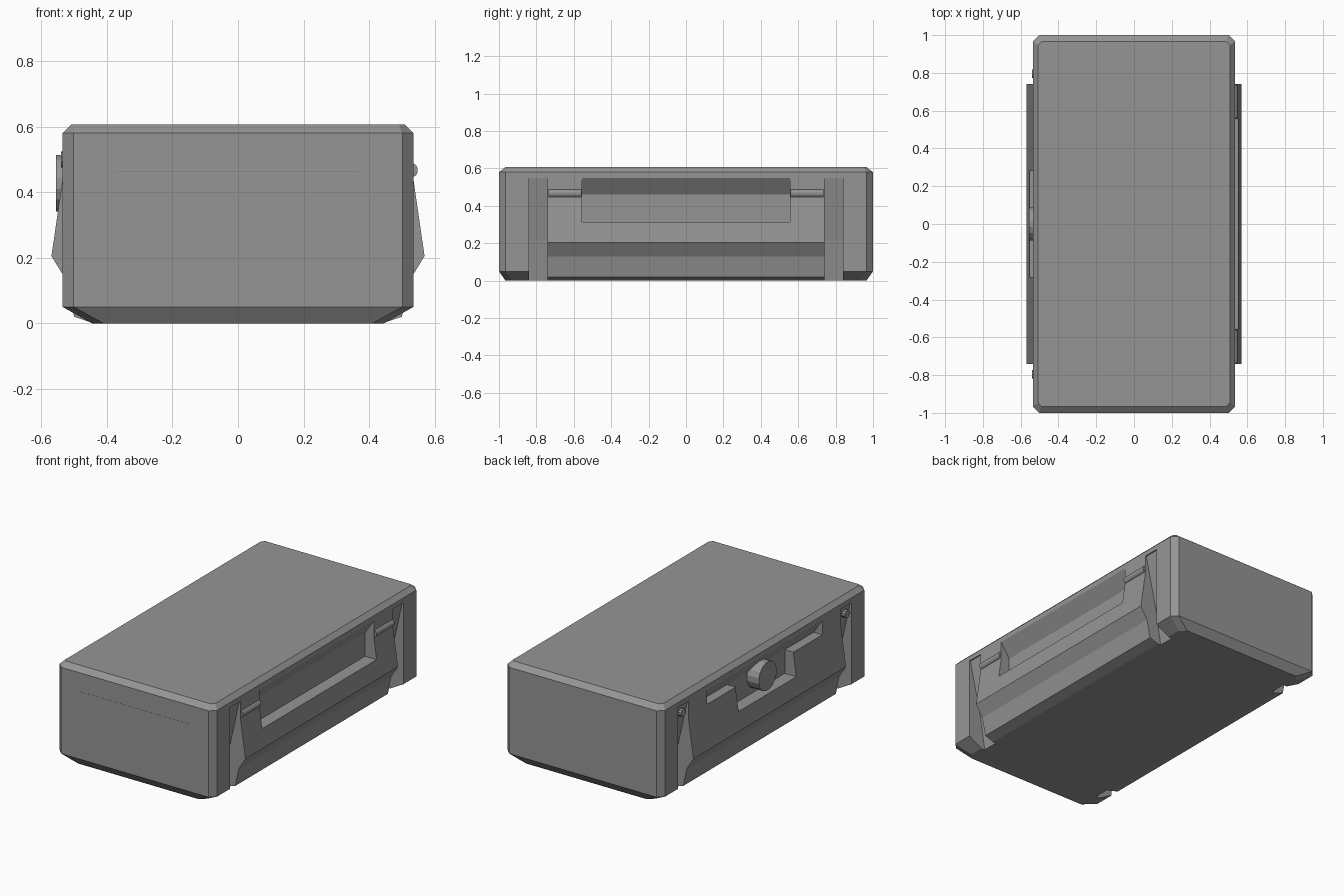
import bpy, bmesh, math

if "Cube" in bpy.data.objects:
    bpy.data.objects.remove(bpy.data.objects["Cube"])

grey = bpy.data.materials.new("dark_grey")
grey.diffuse_color = (0.3, 0.3, 0.3, 1)
grey.use_nodes = True
grey.node_tree.nodes["Principled BSDF"].inputs["Base Color"].default_value = grey.diffuse_color


def make_object(name, bm):
    bmesh.ops.recalc_face_normals(bm, faces=bm.faces)
    mesh = bpy.data.meshes.new(name)
    bm.to_mesh(mesh)
    bm.free()
    mesh.materials.append(grey)
    obj = bpy.data.objects.new(name, mesh)
    bpy.context.collection.objects.link(obj)
    return obj


def loft(name, rings):
    bm = bmesh.new()
    loops = [[bm.verts.new(p) for p in ring] for ring in rings]
    n = len(loops[0])
    for a, b in zip(loops, loops[1:]):
        for i in range(n):
            j = (i + 1) % n
            bm.faces.new((a[i], a[j], b[j], b[i]))
    bm.faces.new(loops[0])
    bm.faces.new(loops[-1])
    return make_object(name, bm)


def side_prism(name, profile, half, side):
    """Extrude an x/z profile along y, mirrored to either side."""
    return loft(name, [[(side * x, y, z) for x, z in profile] for y in (-half, half)])


def rod(name, start, end, radius, axis, sides):
    """Cylinder along x or y; start and end are full positions."""
    rings = []
    for c in (start, end):
        ring = []
        for i in range(sides):
            a = math.tau * (i + 0.5) / sides
            u, w = radius * math.cos(a), radius * math.sin(a)
            ring.append((c[0] + (u if axis == 'y' else 0),
                         c[1] + (u if axis == 'x' else 0), c[2] + w))
        rings.append(ring)
    return loft(name, rings)


def combine(target, tool, operation):
    mod = target.modifiers.new(operation.lower(), 'BOOLEAN')
    mod.object, mod.operation, mod.solver = tool, operation, 'EXACT'
    bpy.context.view_layer.objects.active = target
    bpy.ops.object.modifier_apply(modifier=mod.name)
    bpy.data.objects.remove(tool)


def octagon(hx, hy, c, z):
    return [(hx - c, -hy, z), (hx, -hy + c, z), (hx, hy - c, z), (hx - c, hy, z),
            (-hx + c, hy, z), (-hx, hy - c, z), (-hx, -hy + c, z), (-hx + c, -hy, z)]


# Chamfered case body
body = loft("case_body", [octagon(0.445, 0.965, 0.035, 0), octagon(0.535, 1, 0.034, 0.05),
                          octagon(0.535, 1, 0.034, 0.58), octagon(0.508, 0.965, 0.018, 0.607)])

channel = [(0.528, 0.55), (0.7, 0.55), (0.7, -0.1), (0.415, -0.1), (0.42, 0), (0.455, 0.22)]
panel = [(0.3, 0.56), (0.535, 0.56), (0.535, 0.44), (0.569, 0.205), (0.523, 0.13), (0.5, 0.02),
         (0.44, 0), (0.3, 0)]
pocket = [(0.7, 0.315), (0.475, 0.315), (0.475, 0.46), (0.535, 0.549), (0.7, 0.549)]
slot = [(0.7, 0.465), (0.475, 0.46), (0.535, 0.549), (0.7, 0.549)]

# Side channels with ridged panels standing in them
for side in (-1, 1):
    combine(body, side_prism("channel_cutter", channel, 0.84, side), 'DIFFERENCE')
    combine(body, side_prism("ridged_panel", panel, 0.74, side), 'UNION')

# Grip pocket on the right, slot and latch recess on the left
combine(body, side_prism("pocket_cutter", pocket, 0.555, 1), 'DIFFERENCE')
combine(body, side_prism("slot_cutter", slot, 0.56, -1), 'DIFFERENCE')
combine(body, side_prism("recess_cutter", pocket, 0.28, -1), 'DIFFERENCE')

# Hinge pins beside the pocket, small pegs in the left channels
for end, tag in ((-1, "front"), (1, "back")):
    rod(tag + "_hinge_pin", (0.526, end * 0.56, 0.467), (0.526, end * 0.735, 0.467), 0.023, 'y', 12)
    rod(tag + "_peg", (-0.47, end * 0.795, 0.5), (-0.54, end * 0.795, 0.5), 0.024, 'x', 10)

# Round latch button
rod("latch_button", (-0.46, 0, 0.427), (-0.555, 0, 0.427), 0.088, 'x', 16)

# Hairline seam on the front
loft("front_seam", [[(x, -0.99, 0.463), (x, -1.0, 0.463), (x, -1.0005, 0.4645), (x, -0.99, 0.466)]
                    for x in (-0.375, 0.37)])
